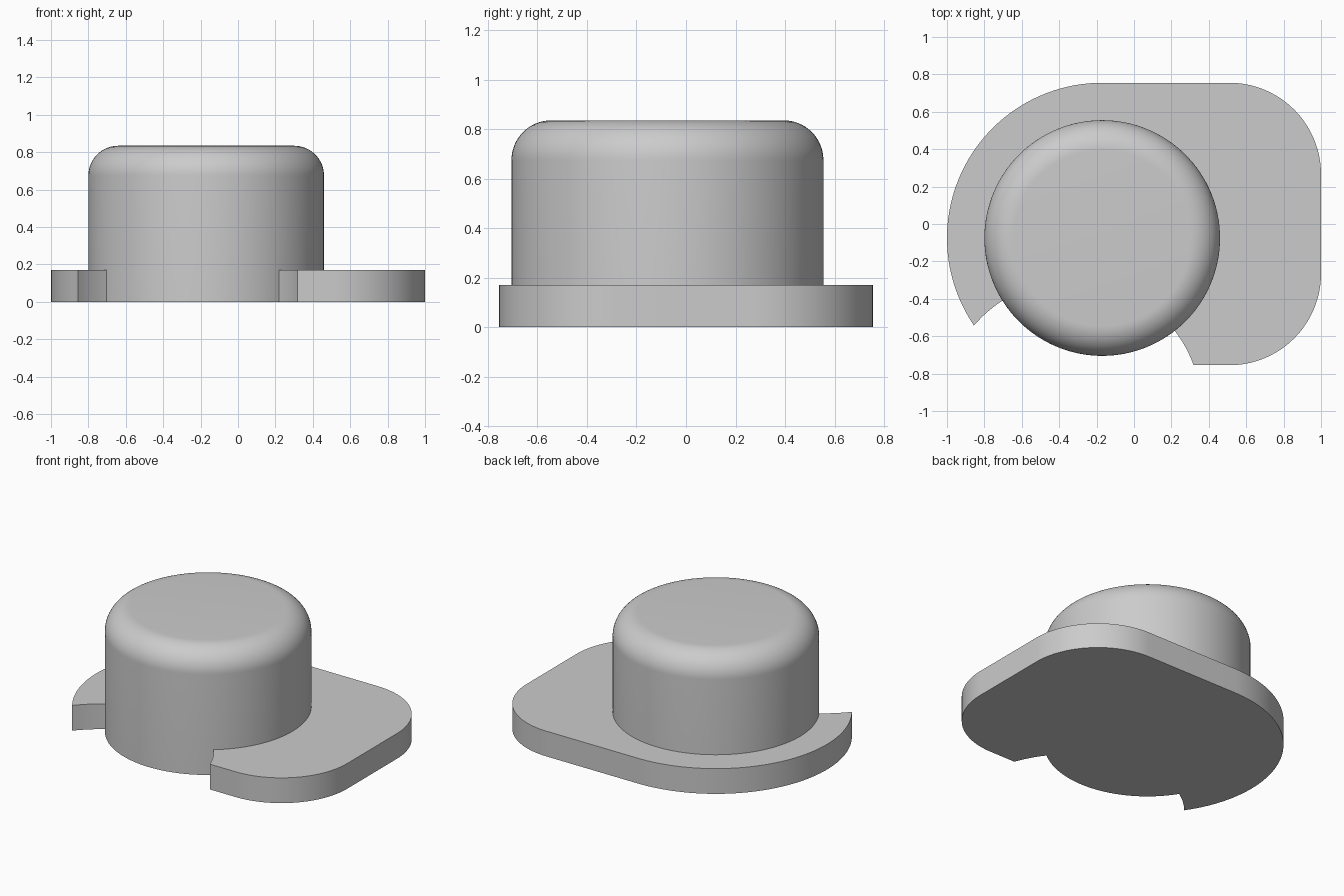
import bpy
import bmesh
from math import cos, sin, radians, pi

cube = bpy.data.objects.get("Cube")
if cube:
    bpy.data.objects.remove(cube, do_unlink=True)

GREY = (0.6, 0.6, 0.6, 1.0)
CENTRE = (-0.17, -0.075)

grey = bpy.data.materials.new("plain_grey")
grey.use_nodes = True
grey.diffuse_color = GREY
grey.node_tree.nodes["Principled BSDF"].inputs["Base Color"].default_value = GREY


def arc(cx, cy, radius, start, end, steps=32):
    """Points along an arc, angles in degrees."""
    angles = [radians(start + (end - start) * i / steps) for i in range(steps + 1)]
    return [(cx + radius * cos(a), cy + radius * sin(a)) for a in angles]


def finish(name, bm):
    """Turn a bmesh into a smooth-shaded object with sharp rims."""
    bmesh.ops.recalc_face_normals(bm, faces=bm.faces[:])
    mesh = bpy.data.meshes.new(name)
    bm.to_mesh(mesh)
    bm.free()
    mesh.materials.append(grey)
    obj = bpy.data.objects.new(name, mesh)
    bpy.context.collection.objects.link(obj)
    bpy.ops.object.select_all(action='DESELECT')
    obj.select_set(True)
    bpy.context.view_layer.objects.active = obj
    bpy.ops.object.shade_smooth_by_angle(angle=radians(30))
    return obj


# Base plate: rounded corners, large round end, curved notch at the front
outline = (arc(0.51, -0.265, 0.49, -90, 0)
           + arc(0.51, 0.265, 0.49, 0, 90)
           + arc(*CENTRE, 0.83, 90, 214, 48)
           + arc(-0.33, -0.99, 0.69, 139.7, 19.9, 40))
bm = bmesh.new()
bottom = bm.faces.new([bm.verts.new((x, y, 0)) for x, y in outline])
extruded = bmesh.ops.extrude_face_region(bm, geom=[bottom], use_keep_orig=True)
top = [v for v in extruded["geom"] if isinstance(v, bmesh.types.BMVert)]
bmesh.ops.translate(bm, verts=top, vec=(0, 0, 0.17))
finish("base_plate", bm)

# Round knob: lathed profile with a rounded upper rim
profile = [(0, 0), (0.63, 0)] + arc(0.47, 0.675, 0.16, 0, 90, 16) + [(0, 0.835)]
bm = bmesh.new()
verts = [bm.verts.new((CENTRE[0] + r, CENTRE[1], z)) for r, z in profile]
edges = [bm.edges.new(pair) for pair in zip(verts, verts[1:])]
bmesh.ops.spin(bm, geom=verts + edges, cent=(*CENTRE, 0), axis=(0, 0, 1),
               angle=2 * pi, steps=128, use_duplicate=False)
bmesh.ops.remove_doubles(bm, verts=bm.verts[:], dist=0.0005)
finish("round_knob", bm)
